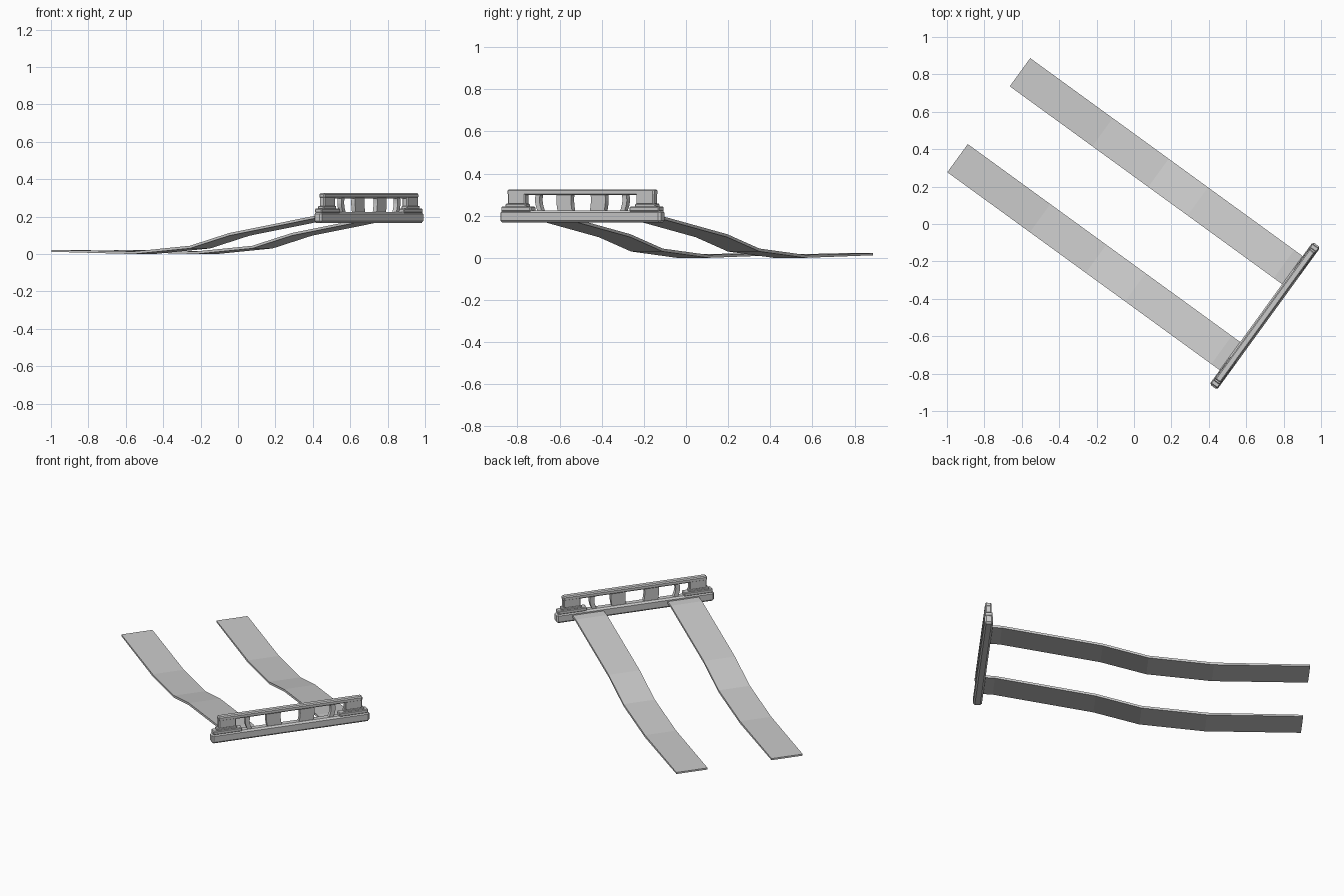
import bpy, math
from mathutils import Matrix

if "Cube" in bpy.data.objects:
    bpy.data.objects.remove(bpy.data.objects["Cube"])

# Local frame: x along the bar, y along the straps, then turned 54 degrees
FRAME = Matrix.Translation((0.70, -0.491, 0)) @ Matrix.Rotation(math.radians(54), 4, 'Z')


def make(name, verts, faces, bevel=0):
    me = bpy.data.meshes.new(name)
    me.from_pydata(verts, [], faces)
    ob = bpy.data.objects.new(name, me)
    bpy.context.collection.objects.link(ob)
    ob.matrix_world = FRAME
    if bevel:
        m = ob.modifiers.new("bevel", 'BEVEL')
        m.width = bevel
        m.segments = 1
    return ob


def loft(name, rings, bevel=0):
    """Join four-sided rings into a closed solid."""
    n = len(rings)
    verts = [v for r in rings for v in r]
    faces = [(3, 2, 1, 0), tuple(4 * (n - 1) + k for k in range(4))]
    for i in range(n - 1):
        for k in range(4):
            a, b = 4 * i + k, 4 * i + (k + 1) % 4
            faces.append((a, b, b + 4, a + 4))
    return make(name, verts, faces, bevel)


def box(name, x0, x1, depth, z0, z1, bevel=0):
    d = depth / 2
    return loft(name, [[(x0, -d, z), (x1, -d, z), (x1, d, z), (x0, d, z)]
                       for z in (z0, z1)], bevel)


# Lower bar and upper rail
box("lower_bar", -0.47, 0.47, 0.05, 0.167, 0.224, 0.010)
box("upper_rail", -0.43, 0.43, 0.036, 0.298, 0.325, 0.006)

# Strap side profile: distance, top height, thickness
profile = [(0, 0.207, 0.014), (0.08, 0.205, 0.014), (0.65, 0.112, 0.014),
           (0.91, 0.044, 0.014), (1.28, 0.014, 0.014), (1.825, 0.022, 0.010)]

for side, s in (("left", -1), ("right", 1)):
    # Stepped feet and end posts
    a, b = sorted((s * 0.462, s * 0.29))
    box(side + "_foot", a, b, 0.044, 0.220, 0.243, 0.004)
    a, b = sorted((s * 0.44, s * 0.32))
    box(side + "_foot_step", a, b, 0.038, 0.240, 0.257, 0.004)
    a, b = sorted((s * 0.428, s * 0.325))
    box(side + "_post", a, b, 0.034, 0.252, 0.318, 0.005)

    # Bowed uprights between bar and rail
    for label, mid, w, bow in (("inner", 0.098, 0.085, 0.008),
                               ("outer", 0.25, 0.026, 0.016)):
        rings = []
        for i in range(6):
            f = i / 5
            c = s * (mid + bow * (math.sin(math.pi * f * 0.75) - 0.6))
            z = 0.218 + 0.085 * f
            rings.append([(c - w / 2, -0.013, z), (c + w / 2, -0.013, z),
                          (c + w / 2, 0.013, z), (c - w / 2, 0.013, z)])
        loft(f"{side}_{label}_upright", rings)

    # Long bent strap
    c, h = s * 0.284, 0.093
    loft(side + "_strap", [[(c - h, t, z - k), (c - h, t, z), (c + h, t, z),
                            (c + h, t, z - k)] for t, z, k in profile])

# Make all faces point outwards
import bmesh
for ob in bpy.context.collection.objects:
    bm = bmesh.new()
    bm.from_mesh(ob.data)
    bmesh.ops.recalc_face_normals(bm, faces=bm.faces)
    bm.to_mesh(ob.data)
    bm.free()
